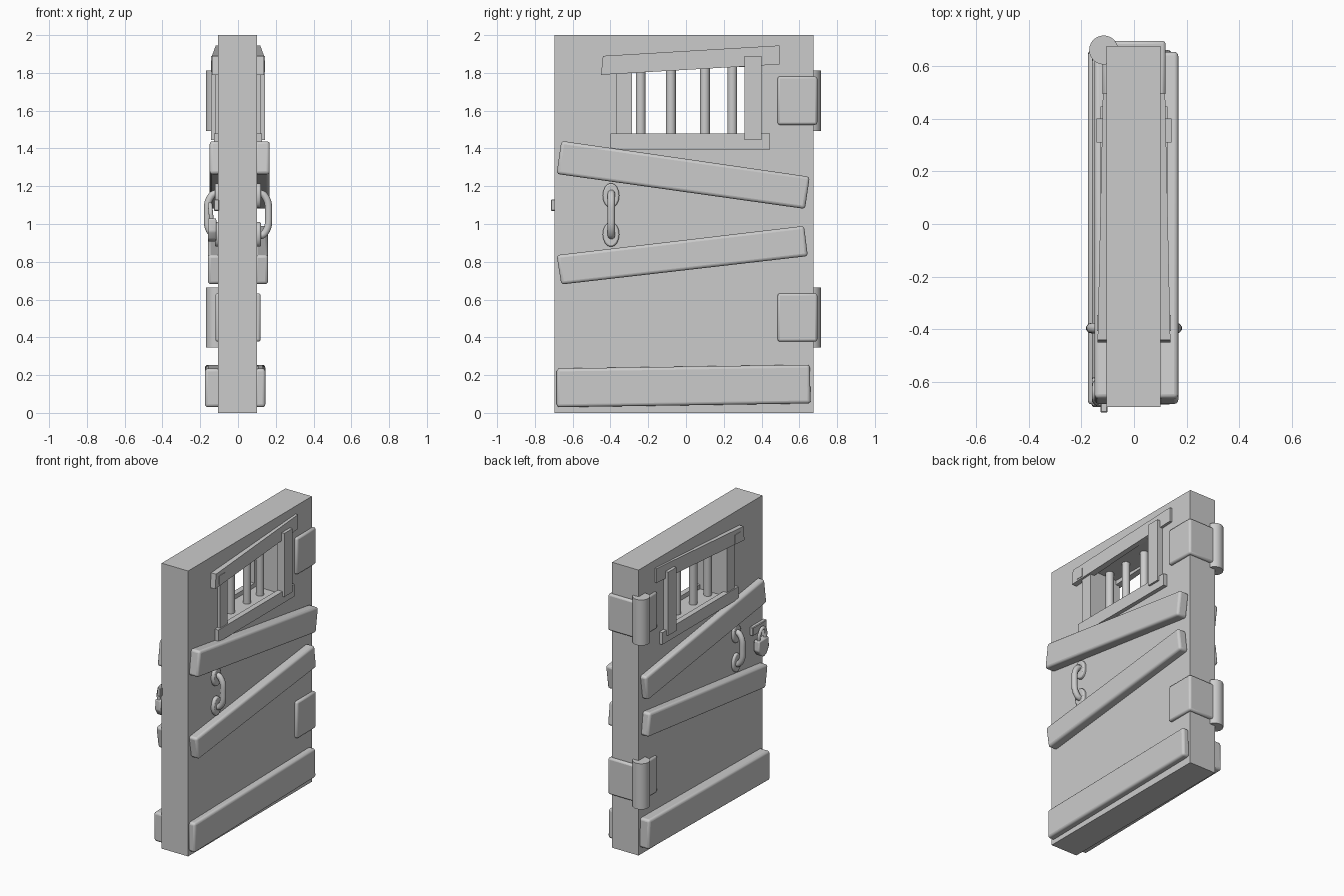
import bpy, bmesh, math
from mathutils import Vector

if "Cube" in bpy.data.objects:
    bpy.data.objects.remove(bpy.data.objects["Cube"])


def finish(name, bm, bevel=0.0, segs=2, smooth=False):
    bmesh.ops.recalc_face_normals(bm, faces=bm.faces)
    me = bpy.data.meshes.new(name)
    bm.to_mesh(me)
    bm.free()
    ob = bpy.data.objects.new(name, me)
    bpy.context.collection.objects.link(ob)
    if bevel:
        m = ob.modifiers.new("bevel", 'BEVEL')
        m.width, m.segments = bevel, segs
    bpy.context.view_layer.objects.active = ob
    bpy.ops.object.select_all(action='DESELECT')
    ob.select_set(True)
    if smooth:
        bpy.ops.object.shade_smooth_by_angle(angle=math.radians(40))
    return ob


def slab(name, pts, x0, outer, bevel=0.0, segs=2, smooth=False):
    """Prism from (y, z) outline; outer is one x or one x per point."""
    bm = bmesh.new()
    xs = outer if isinstance(outer, (list, tuple)) else [outer] * len(pts)
    a = [bm.verts.new((x0, y, z)) for y, z in pts]
    b = [bm.verts.new((x, y, z)) for x, (y, z) in zip(xs, pts)]
    bm.faces.new(a)
    bm.faces.new(b)
    n = len(pts)
    for i in range(n):
        j = (i + 1) % n
        bm.faces.new((a[i], a[j], b[j], b[i]))
    return finish(name, bm, bevel, segs, smooth)


def rect(y0, y1, z0, z1):
    return [(y0, z0), (y0, z1), (y1, z1), (y1, z0)]


def oval(y, z, ry, rz, n=16):
    return [(y + ry * math.cos(2 * math.pi * i / n), z + rz * math.sin(2 * math.pi * i / n))
            for i in range(n)]


def rod(name, x, y, z0, z1, r, n=20):
    bm = bmesh.new()
    bmesh.ops.create_cone(bm, cap_ends=True, segments=n, radius1=r, radius2=r, depth=z1 - z0)
    bmesh.ops.translate(bm, verts=bm.verts, vec=Vector((x, y, (z0 + z1) / 2)))
    return finish(name, bm, smooth=True)


def tube(name, pts, r, cyclic=False):
    cu = bpy.data.curves.new(name, 'CURVE')
    cu.dimensions = '3D'
    cu.bevel_depth, cu.bevel_resolution, cu.use_fill_caps = r, 3, True
    cu.resolution_u = 6
    sp = cu.splines.new('BEZIER')
    sp.bezier_points.add(len(pts) - 1)
    for p, co in zip(sp.bezier_points, pts):
        p.co = co
        p.handle_left_type = p.handle_right_type = 'AUTO'
    sp.use_cyclic_u = cyclic
    ob = bpy.data.objects.new(name, cu)
    bpy.context.collection.objects.link(ob)
    return ob


# door leaf with the window cut through
door = slab("door_leaf", rect(-0.695, 0.675, 0, 2), -0.105, 0.1)
cutter = slab("window_cutter", rect(-0.285, 0.33, 1.45, 1.83), -0.3, 0.3)
cutter.hide_render = True
mod = door.modifiers.new("window", 'BOOLEAN')
mod.object, mod.operation, mod.solver = cutter, 'DIFFERENCE', 'EXACT'
bpy.context.view_layer.objects.active = door
bpy.ops.object.modifier_apply(modifier="window")
bpy.data.objects.remove(cutter)

# window bars
for y in (-0.24, -0.08, 0.1, 0.245):
    rod("window_bar", 0, y, 1.44, 1.84, 0.026)

UPPER = [(-0.685, 1.265), (-0.66, 1.44), (0.655, 1.25), (0.63, 1.08)]
LOWER = [(-0.66, 0.68), (-0.685, 0.835), (0.625, 0.99), (0.645, 0.83)]
BOTTOM = [(-0.685, 0.03), (-0.685, 0.235), (0.655, 0.255), (0.66, 0.05)]
TOP = [(-0.45, 1.79), (-0.44, 1.89), (0.495, 1.945), (0.495, 1.845)]

# boards, frame and handle on both faces
for s in (1, -1):
    depth = ((0.168, 0.16, 0.145), (0.15, 0.16, 0.175))[s < 0]
    for name, pts, d in zip(("upper_plank", "lower_plank", "bottom_plank"),
                            (UPPER, LOWER, BOTTOM), depth):
        slab(name, pts, s * 0.09, s * d, 0.016, 3, True)

    slab("frame_top", TOP, s * 0.09, [s * 0.138, s * 0.138, s * 0.118, s * 0.118])
    slab("frame_bottom", rect(-0.4, 0.445, 1.395, 1.48), s * 0.09, s * 0.128)
    slab("frame_post_near", rect(-0.37, -0.285, 1.43, 1.83), s * 0.09, s * 0.12)
    slab("frame_post_far", rect(0.31, 0.4, 1.445, 1.89), s * 0.09, s * 0.142)
    slab("frame_peg", rect(-0.405, -0.345, 1.805, 1.865), s * 0.09, s * 0.14)

    for z in (1.15, 0.945):
        slab("handle_plate", oval(-0.397, z, 0.044, 0.066), s * 0.09, s * 0.122, 0.008, 2, True)
    tube("handle_grip", [(s * x, -0.395, z) for x, z in
                         ((0.105, 1.165), (0.14, 1.15), (0.162, 1.05), (0.14, 0.95), (0.105, 0.935))],
         0.02)

# hinges wrapped round the edge, with barrels
for zc in (1.653, 0.505):
    bm = bmesh.new()
    bmesh.ops.create_cube(bm, size=1)
    bmesh.ops.scale(bm, vec=(0.24, 0.21, 0.256), verts=bm.verts)
    bmesh.ops.translate(bm, vec=(0, 0.59, zc), verts=bm.verts)
    finish("hinge_strap", bm, 0.012, 2, True)
    rod("hinge_barrel", -0.115, 0.66, zc - 0.16, zc + 0.16, 0.055, 28)

# hasp and padlock on the back face
slab("hasp", rect(-0.715, -0.56, 1.07, 1.13), -0.1, -0.128, 0.004, 1)
slab("padlock_body", [(-0.69, 1.03), (-0.585, 1.03), (-0.58, 0.96), (-0.61, 0.92),
                      (-0.64, 0.905), (-0.67, 0.92), (-0.695, 0.96)],
     -0.115, -0.16, 0.008, 2, True)
tube("padlock_shackle", [(-0.14, -0.675, 1.02), (-0.145, -0.672, 1.07), (-0.148, -0.64, 1.105),
                         (-0.145, -0.606, 1.07), (-0.14, -0.603, 1.02)], 0.012)
